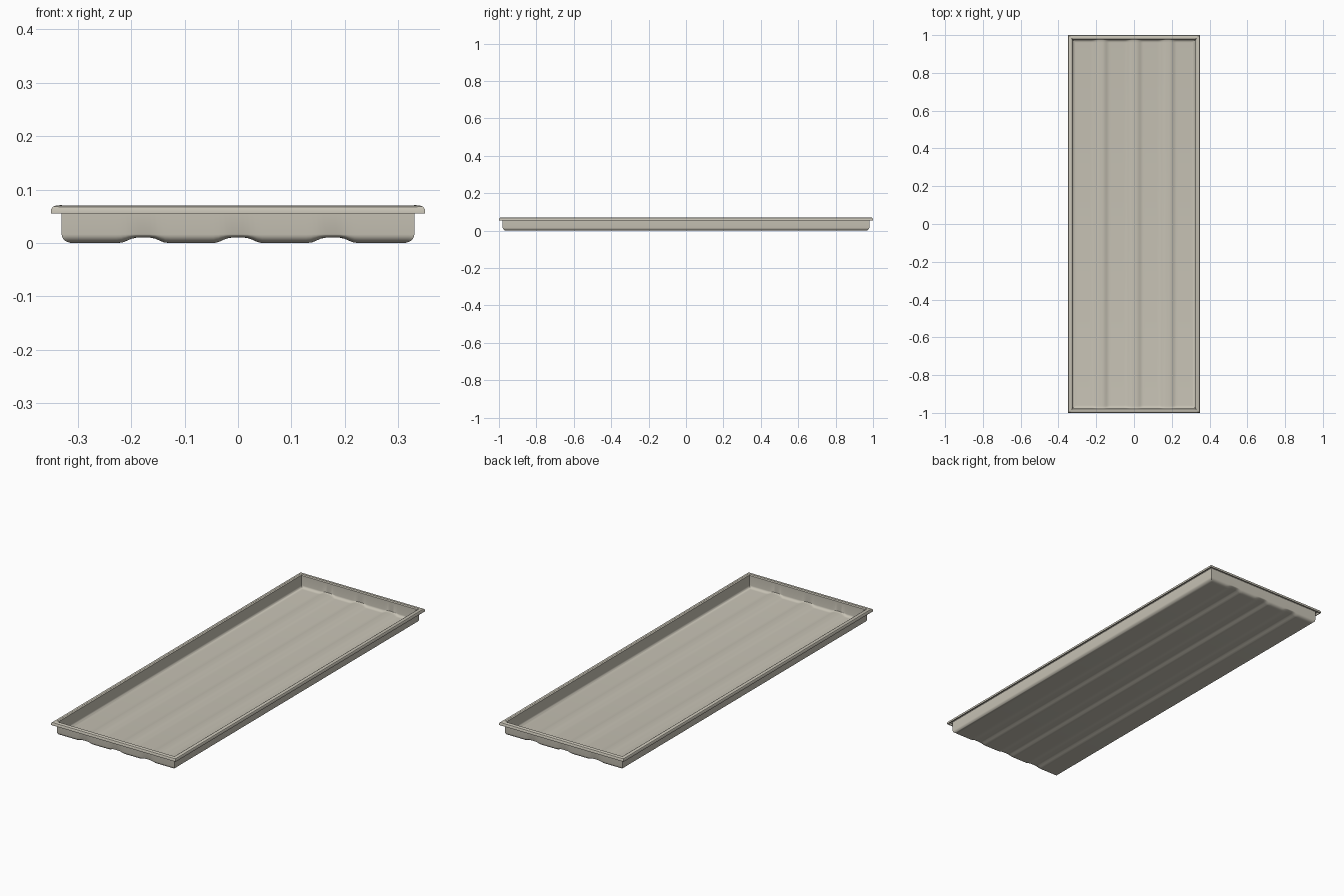
import bpy, bmesh, math

if "Cube" in bpy.data.objects:
    bpy.data.objects.remove(bpy.data.objects["Cube"])

N = 72  # columns across the width

# Wavy floor: three lengthwise ridges, fading smoothly
def ridge(x):
    h = 0.0
    for c in (-0.177, 0.0, 0.177):
        d = abs(x - c)
        if d < 0.045:
            t = min(1.0, (0.045 - d) / 0.032)
            h = max(h, 0.010 * t * t * (3 - 2 * t))
    return h

# Cross-section of the sheet: (inset from the outer rim, height, ridge weight)
profile = [(0.040, 0.000, 1.0)]
for k in range(1, 7):  # rounded bottom corner
    a = k / 6 * math.pi / 2
    profile.append((0.040 - 0.020 * math.sin(a), 0.016 * (1 - math.cos(a)), math.cos(a)))
profile += [(0.020, 0.064, 0), (0.018, 0.066, 0), (0.010, 0.066, 0),
            (0.006, 0.0645, 0), (0.004, 0.061, 0), (0.004, 0.055, 0)]

bm = bmesh.new()
rings = []
for inset, z, w in profile:
    hx, hy = 0.35 - inset, 1.0 - inset
    xs = [-hx + 2 * hx * i / N for i in range(N + 1)]
    front = [bm.verts.new((x, -hy, z + w * ridge(x))) for x in xs]
    back = [bm.verts.new((x, hy, z + w * ridge(x))) for x in xs]
    rings.append((front, back))

# Floor strips
f0, b0 = rings[0]
for i in range(N):
    bm.faces.new((f0[i], f0[i + 1], b0[i + 1], b0[i]))

# Walls and folded lip
for (fa, ba), (fb, bb) in zip(rings, rings[1:]):
    la = fa + ba[::-1]
    lb = fb + bb[::-1]
    for i in range(len(la)):
        j = (i + 1) % len(la)
        bm.faces.new((la[j], la[i], lb[i], lb[j]))
bmesh.ops.recalc_face_normals(bm, faces=bm.faces)
bm.faces.ensure_lookup_table()
if bm.faces[0].normal.z < 0:
    bmesh.ops.reverse_faces(bm, faces=bm.faces)

me = bpy.data.meshes.new("tray")
bm.to_mesh(me)
bm.free()
tray = bpy.data.objects.new("tray", me)
bpy.context.collection.objects.link(tray)

mat = bpy.data.materials.new("warm grey")
mat.diffuse_color = (0.57, 0.54, 0.46, 1)
mat.use_nodes = True
mat.node_tree.nodes["Principled BSDF"].inputs["Base Color"].default_value = mat.diffuse_color
me.materials.append(mat)

# Sheet thickness, added on the upper side
solid = tray.modifiers.new("thickness", 'SOLIDIFY')
solid.thickness = 0.004
solid.offset = 1
solid.use_even_offset = True

bpy.context.view_layer.objects.active = tray
tray.select_set(True)
bpy.ops.object.modifier_apply(modifier="thickness")
bpy.ops.object.shade_smooth_by_angle(angle=math.radians(35))
